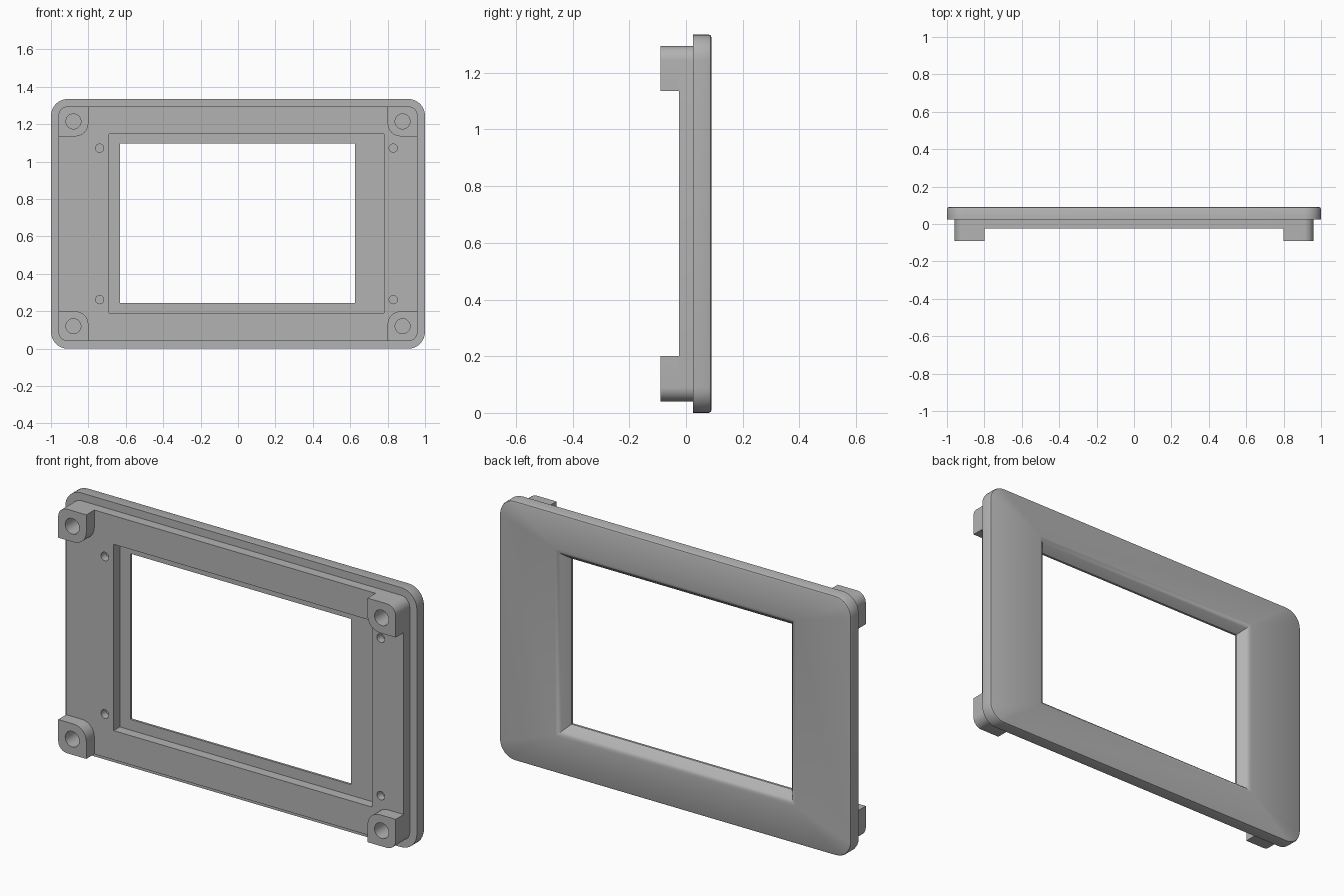
import bpy, bmesh, math
from mathutils import Vector, Matrix

if "Cube" in bpy.data.objects:
    bpy.data.objects.remove(bpy.data.objects["Cube"], do_unlink=True)

grey = bpy.data.materials.new("plain grey")
grey.use_nodes = True
colour = (0.45, 0.45, 0.45, 1)
grey.diffuse_color = colour
grey.node_tree.nodes["Principled BSDF"].inputs["Base Color"].default_value = colour

HEIGHT = 1.335
QUADRANTS = [(1, 1), (-1, 1), (-1, -1), (1, -1)]
STEPS = 8


def ring(x0, x1, z0, z1, y, radii=(0, 0, 0, 0)):
    """Rounded rectangle facing y, with one radius per corner."""
    points = []
    for k, (sx, sz) in enumerate(QUADRANTS):
        r = radii[k]
        cx = (x1 if sx > 0 else x0) - sx * r
        cz = (z1 if sz > 0 else z0) - sz * r
        for i in range(STEPS + 1):
            a = math.pi / 2 * (k + i / STEPS)
            points.append(Vector((cx + r * math.cos(a), y, cz + r * math.sin(a))))
    return points


def inset_ring(inset, y, radius):
    return ring(-1 + inset, 1 - inset, inset, HEIGHT - inset, y, [radius] * 4)


def loft(name, rings, closed):
    """Skin a stack of rings; closed joins last to first, otherwise caps the ends."""
    bm = bmesh.new()
    loops = [[bm.verts.new(p) for p in r] for r in rings]
    pairs = list(zip(loops, loops[1:]))
    if closed:
        pairs.append((loops[-1], loops[0]))
    else:
        bm.faces.new(loops[0])
        bm.faces.new(loops[-1])
    n = len(loops[0])
    for a, b in pairs:
        for i in range(n):
            j = (i + 1) % n
            bm.faces.new((a[i], a[j], b[j], b[i]))
    bmesh.ops.remove_doubles(bm, verts=bm.verts, dist=1e-5)
    bmesh.ops.recalc_face_normals(bm, faces=bm.faces)
    return add_object(name, bm)


def add_object(name, bm):
    mesh = bpy.data.meshes.new(name)
    bm.to_mesh(mesh)
    bm.free()
    mesh.materials.append(grey)
    obj = bpy.data.objects.new(name, mesh)
    bpy.context.collection.objects.link(obj)
    return obj


def drill(target, holes):
    """Cut cylinders (x, z, radius, end depth) into the target from the front."""
    bm = bmesh.new()
    for x, z, r, end in holes:
        start = -0.2
        place = Matrix.Translation((x, (start + end) / 2, z)) @ Matrix.Rotation(math.pi / 2, 4, 'X')
        bmesh.ops.create_cone(bm, cap_ends=True, segments=32, radius1=r, radius2=r,
                              depth=end - start, matrix=place)
    cutter = add_object("hole_cutter", bm)
    mod = target.modifiers.new("holes", 'BOOLEAN')
    mod.operation = 'DIFFERENCE'
    mod.solver = 'EXACT'
    mod.object = cutter
    bpy.context.view_layer.objects.active = target
    bpy.ops.object.modifier_apply(modifier=mod.name)
    bpy.data.objects.remove(cutter, do_unlink=True)


# Bezel plate: rounded outside, flared window on the back
FLARE = [(0, 0.025), (0, 0.037), (0.03, 0.076), (0.043, 0.087), (0.055, 0.09)]
window = [ring(-0.63 - f, 0.625 + f, 0.245 - f, 1.097 + f, y) for f, y in FLARE]
rim = [inset_ring(0.01, 0.09, 0.08), inset_ring(0.003, 0.087, 0.087),
       inset_ring(0, 0.08, 0.09), inset_ring(0, 0.025, 0.09)]
parts = [loft("bezel_plate", window + rim, True)]

# Stepped frame around the display recess
def recess(y):
    return ring(-0.69, 0.78, 0.19, 1.148, y)

frame = loft("stepped_frame", [recess(-0.025), recess(0.025),
                               inset_ring(0.04, 0.025, 0.05),
                               inset_ring(0.04, -0.025, 0.05)], True)
parts.append(frame)

# Corner posts, rounded at the outer and inner corners
post_holes = []
for k, (sx, sz) in enumerate(QUADRANTS):
    cx, cz = sx * 0.88, HEIGHT / 2 + sz * 0.5475
    radii = [0, 0, 0, 0]
    radii[k] = 0.05
    radii[(k + 2) % 4] = 0.07
    post = loft(f"corner_post_{k + 1}",
                [ring(cx - 0.08, cx + 0.08, cz - 0.08, cz + 0.08, y, radii)
                 for y in (-0.09, -0.025)], False)
    hole = (cx, cz, 0.04, 0.01)
    drill(post, [hole])
    post_holes.append(hole)
    parts.append(post)

# Post holes continue into the frame, beside four small screw holes
screw_holes = [(x, z, 0.022, 0.015) for x in (-0.74, 0.83) for z in (0.262, 1.072)]
drill(frame, post_holes + screw_holes)

# Smooth the rounded surfaces
bpy.ops.object.select_all(action='DESELECT')
for part in parts:
    part.select_set(True)
bpy.context.view_layer.objects.active = parts[0]
bpy.ops.object.shade_smooth_by_angle(angle=math.radians(35))
